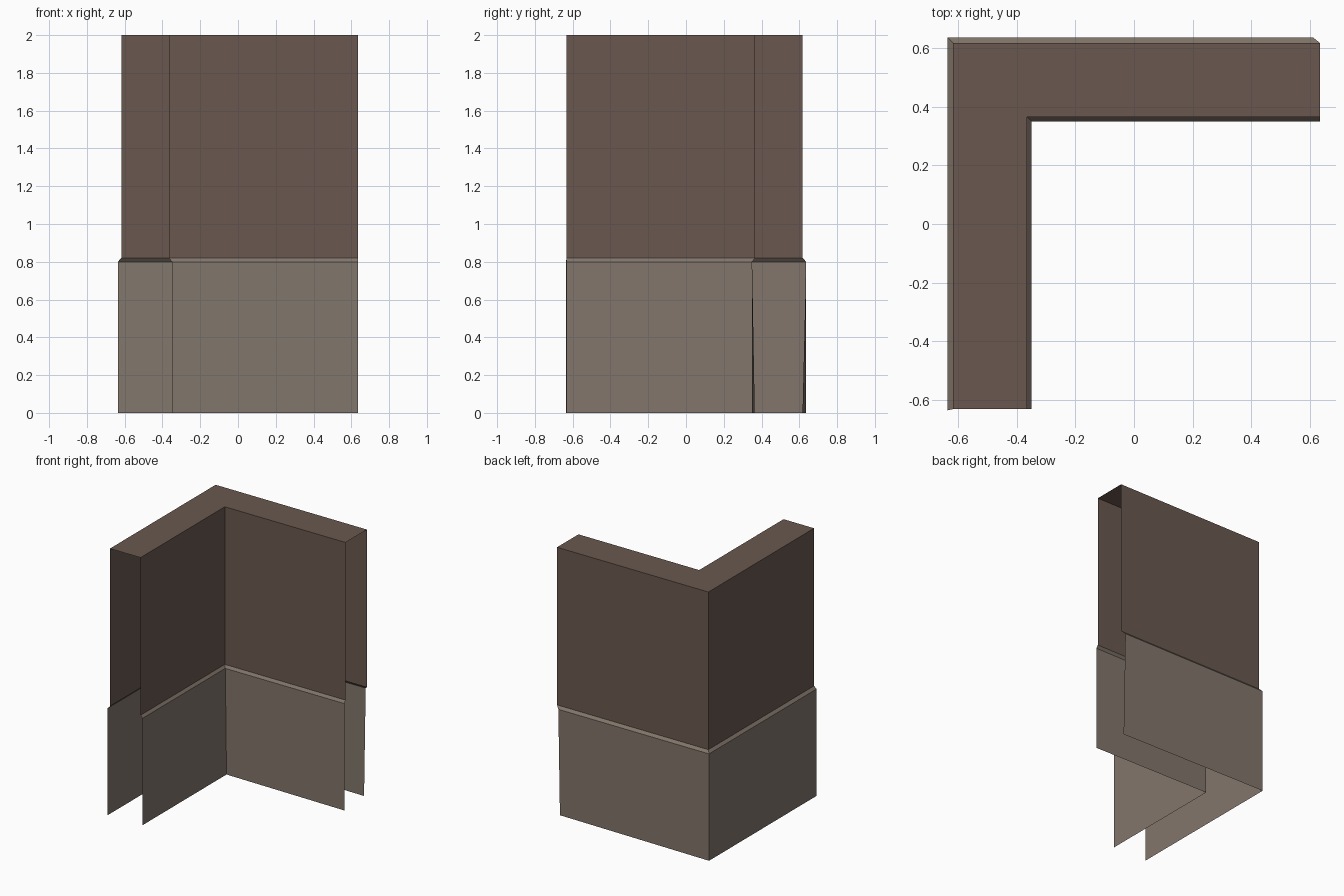
import bpy

if "Cube" in bpy.data.objects:
    bpy.data.objects.remove(bpy.data.objects["Cube"])


def material(name, rgb):
    m = bpy.data.materials.new(name)
    m.diffuse_color = (*rgb, 1)
    m.use_nodes = True
    m.node_tree.nodes["Principled BSDF"].inputs["Base Color"].default_value = m.diffuse_color
    return m


def ribbon(rows):
    """Vertices and quads joining stacked three-point paths."""
    verts = [p for row in rows for p in row]
    n = len(rows[0])
    faces = [(r * n + i, r * n + i + 1, (r + 1) * n + i + 1, (r + 1) * n + i)
             for r in range(len(rows) - 1) for i in range(n - 1)]
    return verts, faces


def make(name, verts, faces, mat):
    me = bpy.data.meshes.new(name)
    me.from_pydata(verts, [], faces)
    me.materials.append(mat)
    ob = bpy.data.objects.new(name, me)
    bpy.context.collection.objects.link(ob)
    return ob


def corner(d, z, end_x=0.635, end_y=-0.632):
    """L path: left arm end, corner, back arm end, at distance d."""
    return [(-d, end_y, z), (-d, d, z), (end_x, d, z)]


plaster = material("wall_brown", (0.144, 0.098, 0.078))
panel = material("panel_taupe", (0.223, 0.181, 0.147))

LEDGE, TRIM, TOP = 0.80, 0.82, 2.0

# Upper wall: inner and outer skins with a top cap, open at ends and below
inner, f_in = ribbon([corner(0.365, TRIM), corner(0.365, TOP)])
outer, f_out = ribbon([corner(0.618, TRIM), corner(0.618, TOP)])
faces = f_in + [tuple(i + 6 for i in reversed(f)) for f in f_out]
faces += [(3, 4, 10, 9), (4, 5, 11, 10)]
make("upper_wall", inner + outer, faces, plaster)

# Inner wainscot with sloped ledge, slightly skewed at the foot
foot = [(-0.35, -0.632, 0), (-0.35, 0.364, 0), (0.635, 0.35, 0)]
make("inner_wainscot",
     *ribbon([foot, corner(0.35, LEDGE), corner(0.365, TRIM)]), panel)

# Outer wainscot, back end drawn in at the foot
foot = [(-0.636, -0.636, 0), (-0.636, 0.636, 0), (0.612, 0.617, 0)]
v, f = ribbon([foot, corner(0.636, LEDGE, 0.612, -0.636), corner(0.618, TRIM)])
make("outer_wainscot", v, [tuple(reversed(q)) for q in f], panel)
